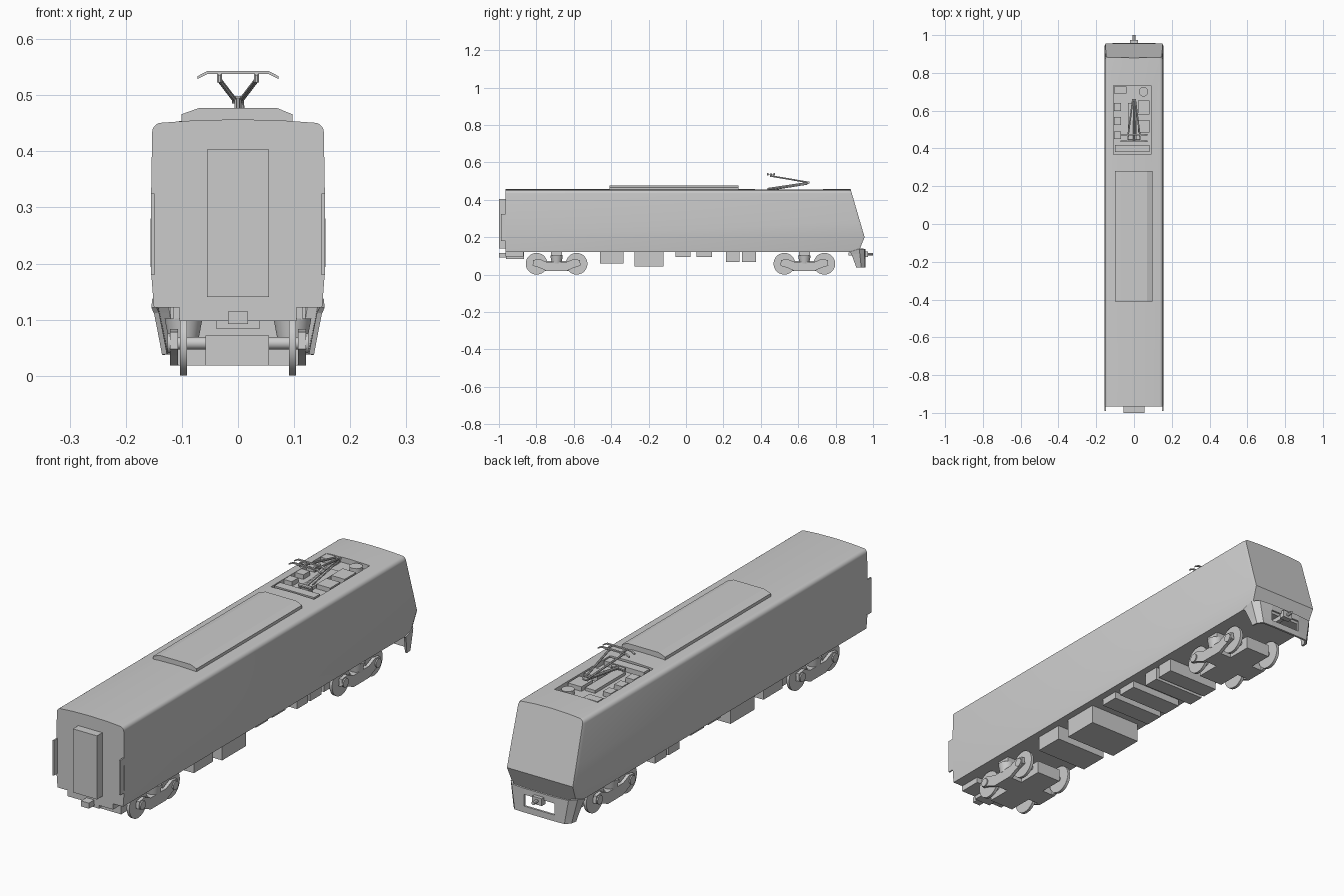
import bpy, bmesh, math
from mathutils import Vector

if "Cube" in bpy.data.objects:
    bpy.data.objects.remove(bpy.data.objects["Cube"])


def make(name, verts, faces, smooth=False):
    bm = bmesh.new()
    vs = [bm.verts.new(v) for v in verts]
    for f in faces:
        bm.faces.new([vs[i] for i in f])
    bmesh.ops.recalc_face_normals(bm, faces=bm.faces)
    me = bpy.data.meshes.new(name)
    bm.to_mesh(me)
    bm.free()
    ob = bpy.data.objects.new(name, me)
    bpy.context.collection.objects.link(ob)
    if smooth:
        bpy.ops.object.select_all(action='DESELECT')
        ob.select_set(True)
        bpy.context.view_layer.objects.active = ob
        bpy.ops.object.shade_smooth_by_angle(angle=math.radians(30))
    return ob


def box(name, x0, x1, y0, y1, z0, z1):
    v = [(x, y, z) for x in (x0, x1) for y in (y0, y1) for z in (z0, z1)]
    return make(name, v, [(0, 1, 3, 2), (4, 5, 7, 6), (0, 1, 5, 4),
                          (2, 3, 7, 6), (0, 2, 6, 4), (1, 3, 7, 5)])


def rod(name, a, b, r, n=24, r2=None):
    a, b = Vector(a), Vector(b)
    q = (b - a).to_track_quat('Z', 'Y')
    r2 = r if r2 is None else r2
    v = [p + q @ Vector((s * math.cos(t), s * math.sin(t), 0))
         for p, s in ((a, r), (b, r2))
         for t in [2 * math.pi * (i + 0.5) / n for i in range(n)]]
    f = [(i, (i + 1) % n, n + (i + 1) % n, n + i) for i in range(n)]
    return make(name, v, f + [range(n), range(n, 2 * n)], smooth=n > 8)


def prism(name, pts, place, a, b):
    n = len(pts)
    v = [place(p, a) for p in pts] + [place(p, b) for p in pts]
    f = [(i, (i + 1) % n, n + (i + 1) % n, n + i) for i in range(n)]
    return make(name, v, f + [range(n), range(n, 2 * n)])


# Body shell: one cross-section swept along y, raked and folded at the nose
half = [(.150, .122), (.156, .20), (.1555, .28)]
half += [(.136 + .017 * math.cos(math.radians(a)), .434 + .017 * math.sin(math.radians(a)))
         for a in range(0, 91, 15)]
half += [(.08, .455), (0, .457)]
ring = half + [(-x, z) for x, z in reversed(half[:-1])]
n = len(ring)


def nose_y(z):
    return .955 - (z - .2) * .292 if z > .2 else .955 - (.2 - z) * .41


verts = [(x, -.965, z) for x, z in ring]
verts += [(x, nose_y(z) - .014, z) for x, z in ring]
verts += [(x * .965, nose_y(z), z) for x, z in ring]
faces = [(k * n + i, k * n + (i + 1) % n, (k + 1) * n + (i + 1) % n, (k + 1) * n + i)
         for k in range(2) for i in range(n)]
faces.append(range(n))
for i in range(n // 2):
    cap = [i, i + 1, n - 2 - i, n - 1 - i]
    faces.append([2 * n + j for j in dict.fromkeys(cap)])
body = make("body_shell", verts, faces, smooth=True)

# Recessed equipment well in the roof
cutter = box("well_cutter", -.108, .09, .368, .732, .435, .5)
mod = body.modifiers.new("well", 'BOOLEAN')
mod.operation, mod.object, mod.solver = 'DIFFERENCE', cutter, 'EXACT'
bpy.ops.object.select_all(action='DESELECT')
body.select_set(True)
bpy.context.view_layer.objects.active = body
# keep the well before the smoothing step
bpy.ops.object.modifier_move_to_index(modifier="well", index=0)
bpy.ops.object.modifier_apply(modifier="well")
bpy.data.objects.remove(cutter)

# Equipment in the well
box("well_crossbox", -.10, .082, .38, .418, .434, .455)
for y0, y1 in ((.58, .655), (.485, .55)):
    box("well_cabinet", .02, .082, y0, y1, .434, .454)
for y in (.47, .545, .62):
    box("well_insulator_box", -.105, -.068, y - .021, y + .021, .434, .454)
box("well_corner_box", -.105, -.04, .69, .728, .434, .454)
box("pantograph_base", -.032, .014, .44, .64, .434, .447)
rod("well_drum", (.05, .7, .434), (.05, .7, .455), .025)

# Roof air-conditioning unit with chamfered edges
prism("roof_unit", [(-.101, .448), (-.101, .466), (-.07, .477), (.07, .477), (.097, .466), (.097, .448)],
      lambda p, y: (p[0], y, p[1]), -.41, .28)

# Pantograph: single lower arm, splayed upper arms, twin-strip head
rod("pantograph_lower_arm", (0, .44, .458), (0, .655, .49), .0065, 8)
rod("pantograph_pivot", (-.03, .44, .457), (.03, .44, .457), .007, 8)
rod("pantograph_knee", (-.011, .655, .492), (.011, .655, .492), .007, 8)
rod("pantograph_control_rod", (.012, .47, .455), (.008, .65, .484), .003, 6)
for s in (-1, 1):
    rod("pantograph_upper_arm", (s * .007, .655, .493), (s * .033, .455, .527), .0045, 8)
    rod("pantograph_head_post", (s * .033, .455, .523), (s * .033, .455, .54), .005, 8)
    rod("pantograph_pivot_foot", (s * .025, .44, .434), (s * .025, .44, .458), .006, 8)
    box("pantograph_head_link", s * .033 - .003, s * .033 + .003, .436, .476, .534, .539)
for y in (.438, .472):
    prism("pantograph_strip",
          [(-.072, .529), (-.054, .538), (.054, .538), (.072, .529),
           (.072, .534), (.055, .543), (-.055, .543), (-.072, .534)],
          lambda p, y: (p[0], y, p[1]), y - .004, y + .004)

# Rear end: gangway, corner guard plates, underframe and coupler
box("rear_gangway", -.055, .055, -1, -.96, .14, .403)
for s in (-1, 1):
    box("rear_corner_guard", s * .152 - .003, s * .152 + .003, -.99, -.96, .18, .325)
box("rear_underframe", -.104, .104, -.965, -.87, .098, .123)
box("rear_coupler_pocket", -.038, .038, -.962, -.865, .083, .122)
box("rear_coupler", -.018, .018, -1, -.93, .092, .115)

# Front skirt with an opening for the coupler
top = [(.150, .875), (.149, .925), (.128, .95), (.07, .955)]
low = [(.131, .91), (.129, .935), (.112, .953), (.07, .955)]
rows = [(0, .138), (.25, .112), (.75, .064), (1, .038)]
verts, cols = [], 8
for t, z in rows:
    pts = [(a[0] + (b[0] - a[0]) * t, a[1] + (b[1] - a[1]) * t) for a, b in zip(top, low)]
    zs = [.122 if t == 0 and i == 0 else z for i in range(4)]
    right = [(x, y, zz) for (x, y), zz in zip(pts, zs)]
    verts += right + [(-x, y, zz) for x, y, zz in reversed(right)]
faces = [(r * cols + c, r * cols + c + 1, (r + 1) * cols + c + 1, (r + 1) * cols + c)
         for r in range(3) for c in range(cols - 1) if (r, c) != (1, 3)]
skirt = make("front_skirt", verts, faces)
solid = skirt.modifiers.new("thickness", 'SOLIDIFY')
solid.thickness, solid.offset = .009, 0

# Front coupler
box("front_coupler_bar", -.009, .009, .87, .965, .101, .119)
box("front_coupler_head", -.022, .022, .95, .974, .094, .124)
rod("front_coupler_pin", (0, .97, .109), (0, 1, .109), .007, 12)

# Underfloor equipment boxes
for y0, y1, z0 in ((-.46, -.335, .06), (-.275, -.12, .042), (-.055, .025, .093),
                   (.055, .14, .093), (.215, .285, .067), (.30, .375, .067)):
    box("underfloor_box", -.12, .12, y0, y1, z0, .123)

# Bogies: wheelsets, side frames, motor block and air springs
frame = [(-.128, .048), (-.125, .078), (-.09, .083), (-.05, .066), (.05, .066), (.09, .083), (.125, .078),
         (.128, .048), (.09, .036), (.05, .018), (-.05, .018), (-.09, .036)]
for cy in (-.692, .633):
    box("bogie_motor_block", -.058, .055, cy - .15, cy + .15, .018, .072)
    box("bogie_crossbeam", -.108, .108, cy - .045, cy + .045, .018, .066)
    box("bogie_bolster", -.115, .115, cy - .03, cy + .03, .1, .123)
    for dy in (-.107, .107):
        rod("axle", (-.122, cy + dy, .058), (.122, cy + dy, .058), .011)
    for s in (-1, 1):
        prism("bogie_side_frame", frame, lambda p, x: (x, cy + p[0], p[1]), s * .107, s * .121)
        rod("air_spring", (s * .097, cy, .06), (s * .097, cy, .102), .026, 24, .034)
        for dy in (-.107, .107):
            y = cy + dy
            rod("wheel", (s * .092, y, .058), (s * .103, y, .058), .058, 32)
            rod("wheel_flange", (s * .0905, y, .058), (s * .093, y, .058), .0578, 32)
            rod("axle_box_cover", (s * .12, y, .058), (s * .126, y, .058), .018, 16)
